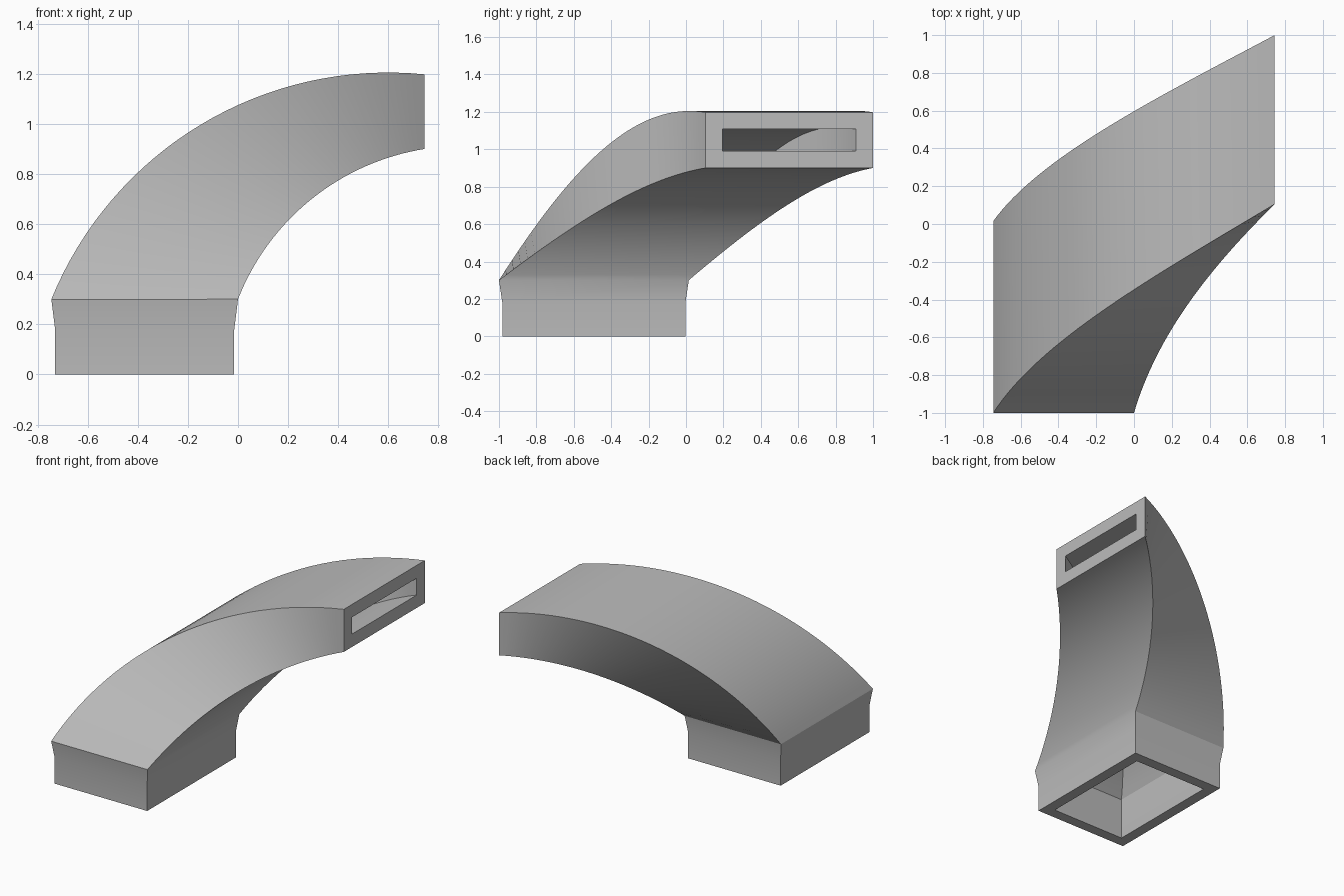
import bpy, bmesh
from math import sin, cos, acos
from mathutils import Vector

cube = bpy.data.objects.get("Cube")
if cube:
    bpy.data.objects.remove(cube, do_unlink=True)

STEPS = 32


def arc(cx, cz, r, x0, x1, t):
    """Point (x, z) on a circular arc between two x positions."""
    a0, a1 = acos((x0 - cx) / r), acos((x1 - cx) / r)
    a = a0 + (a1 - a0) * t
    return cx + r * cos(a), cz + r * sin(a)


def bend_section(t):
    """Four corners of the twisting bend: outer front, inner front, inner back, outer back."""
    xo, zo = arc(0.6, -0.247, 1.452, -0.745, 0.745, t)
    xi, zi = arc(0.896, -0.05, 0.962, 0.0, 0.745, t)
    s = t + 0.12 * t * (1 - t)
    return [Vector((xo, -1 + 1.105 * t, zo)), Vector((xi, -1 + 1.105 * s, zi)),
            Vector((xi, 0.015 + 0.985 * s, zi)), Vector((xo, 0.015 + 0.985 * t, zo))]


def base_section(z):
    """Rectangular inlet collar."""
    x0, x1, y0, y1 = -0.73, -0.015, -0.982, -0.003
    return [Vector((x0, y0, z)), Vector((x1, y0, z)),
            Vector((x1, y1, z)), Vector((x0, y1, z))]


def inset(c, m):
    """Shrink a four-cornered section by the wall thickness."""
    out = []
    for i in range(4):
        nxt, prv = c[(i + 1) % 4] - c[i], c[i - 1] - c[i]
        out.append(c[i] + nxt.normalized() * m + prv.normalized() * m)
    return out


# Outer skin runs up the duct, inner skin runs back down
outer = [base_section(0), base_section(0.18)]
outer += [bend_section(i / STEPS) for i in range(STEPS + 1)]
last = len(outer) - 1
inner = [inset(c, 0.075 + 0.015 * i / last) for i, c in enumerate(outer)]
sections = outer + inner[::-1]

bm = bmesh.new()
rings = [[bm.verts.new(p) for p in c] for c in sections]
for k, ring in enumerate(rings):
    following = rings[(k + 1) % len(rings)]
    for i in range(4):
        j = (i + 1) % 4
        bm.faces.new((ring[i], ring[j], following[j], following[i]))
bmesh.ops.recalc_face_normals(bm, faces=bm.faces)

mesh = bpy.data.meshes.new("curved_duct")
bm.to_mesh(mesh)
bm.free()
duct = bpy.data.objects.new("curved_duct", mesh)
bpy.context.collection.objects.link(duct)

# Plain grey finish
grey = bpy.data.materials.new("light_grey")
grey.use_nodes = True
colour = (0.5, 0.5, 0.5, 1)
grey.diffuse_color = colour
grey.node_tree.nodes["Principled BSDF"].inputs["Base Color"].default_value = colour
mesh.materials.append(grey)

bpy.context.view_layer.objects.active = duct
duct.select_set(True)
bpy.ops.object.shade_smooth_by_angle(angle=0.5)
